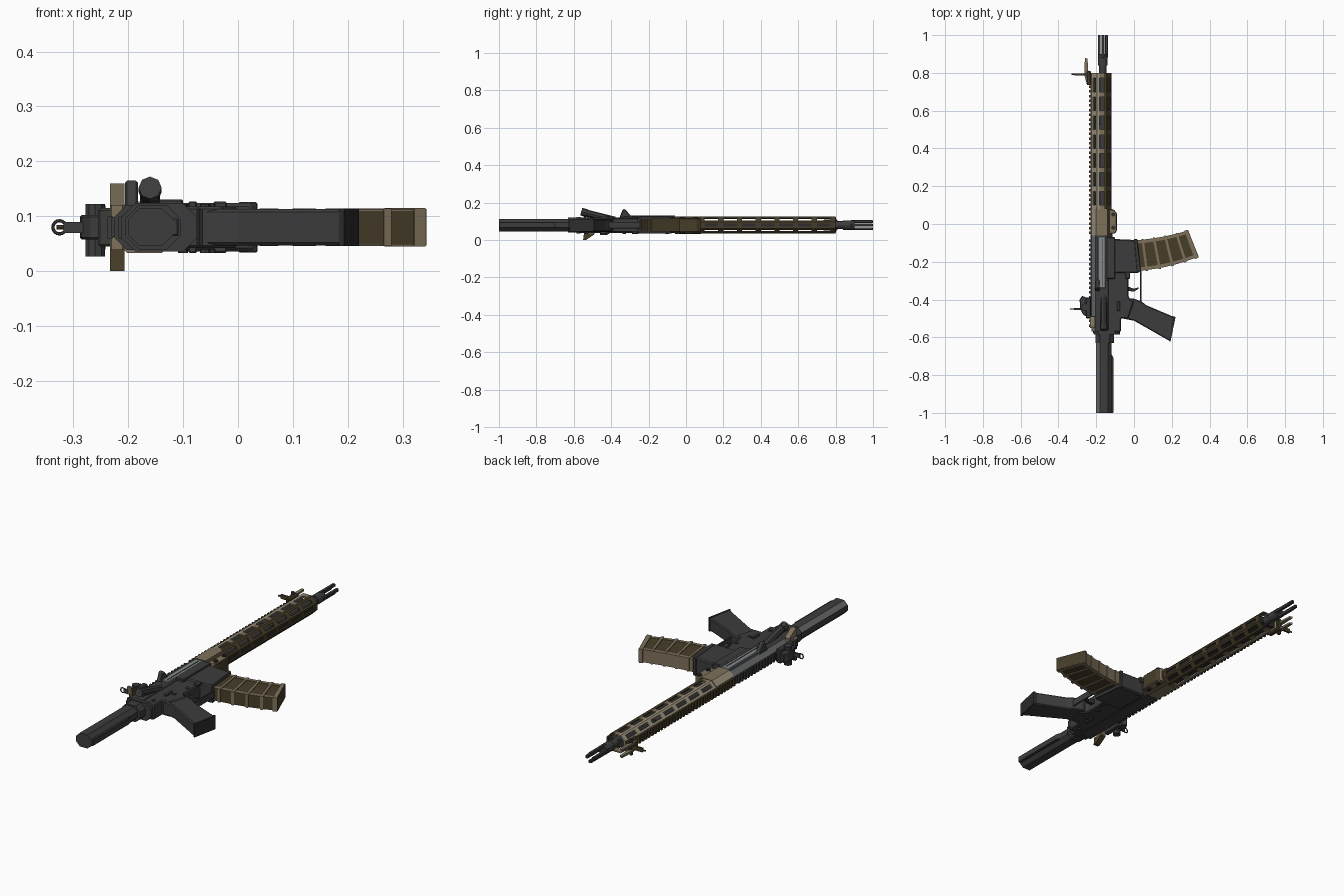
import bpy, bmesh, math
from mathutils import Vector

cube = bpy.data.objects.get("Cube")
if cube:
    bpy.data.objects.remove(cube)


def material(name, rgb):
    m = bpy.data.materials.new(name)
    m.use_nodes = True
    m.diffuse_color = (*rgb, 1)
    m.node_tree.nodes["Principled BSDF"].inputs["Base Color"].default_value = (*rgb, 1)
    return m


GREY = material("dark grey", (0.046, 0.046, 0.047))
BLACK = material("near black", (0.026, 0.026, 0.026))
MIDGREY = material("mid grey", (0.14, 0.145, 0.15))
STEEL = material("steel", (0.24, 0.26, 0.265))
TAN = material("tan", (0.21, 0.165, 0.105))
LIGHT = material("light tan", (0.33, 0.28, 0.2))
OLIVE = material("dark olive", (0.063, 0.047, 0.022))
MID = 0.08      # height of the plane of symmetry
BORE = -0.165   # x of the barrel axis


def finish(name, bm, mat, bevel=0):
    bmesh.ops.recalc_face_normals(bm, faces=bm.faces)
    me = bpy.data.meshes.new(name)
    bm.to_mesh(me)
    bm.free()
    me.materials.append(mat)
    ob = bpy.data.objects.new(name, me)
    bpy.context.collection.objects.link(ob)
    if bevel:
        b = ob.modifiers.new("bevel", "BEVEL")
        b.width, b.segments, b.limit_method = bevel, 1, "ANGLE"
    return ob


def paint(ob, mat, lo, hi):
    """Colour the faces whose centre lies between two x positions."""
    ob.data.materials.append(mat)
    for f in ob.data.polygons:
        if lo < f.center.x < hi:
            f.material_index = len(ob.data.materials) - 1


def prism(name, pts, lo, hi, mat, axis="z", bevel=0.0):
    """Extrude a profile: (x, y) along z, (x, z) along y, or (y, z) along x."""
    bm = bmesh.new()
    place = {"z": lambda p, h: (p[0], p[1], h),
             "y": lambda p, h: (p[0], h, p[1]),
             "x": lambda p, h: (h, p[0], p[1])}[axis]
    a, b = [[bm.verts.new(place(p, h)) for p in pts] for h in (lo, hi)]
    bm.faces.new(a)
    bm.faces.new(b)
    for i in range(len(pts)):
        j = (i + 1) % len(pts)
        bm.faces.new((a[i], a[j], b[j], b[i]))
    return finish(name, bm, mat, bevel)


def box(name, x, y, z, mat, bevel=0.0):
    return prism(name, [(x[0], y[0]), (x[1], y[0]), (x[1], y[1]), (x[0], y[1])], *z, mat, bevel=bevel)


def rod(name, p, q, r, mat, sides=12):
    p, q = Vector(p), Vector(q)
    bm = bmesh.new()
    bmesh.ops.create_cone(bm, cap_ends=True, segments=sides, radius1=r, radius2=r, depth=(q - p).length)
    rot = (q - p).to_track_quat("Z", "Y").to_matrix()
    for v in bm.verts:
        v.co = rot @ v.co + (p + q) / 2
    return finish(name, bm, mat)


def octagon(x0, x1, half, cut):
    top, low = MID + half, MID - half
    return [(x0, low + cut), (x0, top - cut), (x0 + cut, top), (x1 - cut, top),
            (x1, top - cut), (x1, low + cut), (x1 - cut, low), (x0 + cut, low)]


def mirrored(z0, z1):
    """The same height range on both sides of the symmetry plane."""
    return ((MID + z0, MID + z1), (MID - z1, MID - z0))


# Slotted octagonal handguard: light upper facets, dark lower facets
corners = octagon(-0.224, -0.118, 0.045, 0.027)
ring = []
for i, p in enumerate(corners):
    q = corners[(i + 1) % 8]
    ring += [Vector(p).lerp(Vector(q), t) for t in (0, 0.27, 0.73)]
ys = [0.06]
for k in range(7):
    ys += [0.1 + 0.1 * k, 0.172 + 0.1 * k]
ys.append(0.8)
bm = bmesh.new()
rows = [[bm.verts.new((p.x, y, p.y)) for p in ring] for y in ys]
for s in range(len(ys) - 1):
    for i in range(len(ring)):
        if s % 2 and i % 3 == 1 and i > 2:
            continue
        j = (i + 1) % len(ring)
        bm.faces.new((rows[s][i], rows[s][j], rows[s + 1][j], rows[s + 1][i]))
guard = finish("handguard", bm, TAN)
paint(guard, LIGHT, -0.3, -0.18)
paint(guard, OLIVE, -0.16, 0)
shell = guard.modifiers.new("wall", "SOLIDIFY")
shell.thickness, shell.offset = 0.007, -1
box("handguard_liner", (-0.217, -0.125), (0.06, 0.795), (0.063, 0.097), BLACK)

# Handguard clamp with screws
clamp = prism("handguard_clamp", octagon(-0.226, -0.114, 0.047, 0.025), -0.06, 0.08, TAN, "y")
paint(clamp, LIGHT, -0.3, -0.2)
paint(clamp, OLIVE, -0.14, 0)
lug = prism("clamp_lug", [(-0.14, -0.055), (-0.1, -0.05), (-0.09, -0.035), (-0.09, 0.055),
                          (-0.105, 0.075), (-0.14, 0.08)], 0.043, 0.117, TAN, bevel=0.004)
paint(lug, OLIVE, -0.1, 0)
for y in (-0.02, 0.05):
    rod("clamp_screw", (-0.11, y, 0.036), (-0.11, y, 0.124), 0.011, BLACK, 8)

# Barrel and pronged muzzle
rod("barrel", (BORE, -0.06, MID), (BORE, 0.88, MID), 0.0195, GREY)
box("gas_block", (-0.21, -0.14), (0.47, 0.53), (0.06, 0.1), GREY, 0.004)
rod("muzzle_collar", (BORE, 0.84, MID), (BORE, 0.9, MID), 0.025, GREY)
for k in range(4):
    a = k * math.pi / 2
    x, z = BORE + 0.019 * math.cos(a), MID + 0.019 * math.sin(a)
    box("muzzle_prong", (x - 0.0075, x + 0.0075), (0.88, 1.0), (z - 0.0075, z + 0.0075), GREY, 0.002)

# Toothed top rail
for name, y0, y1, mat, tooth in (("handguard_rail", -0.06, 0.8, TAN, OLIVE),
                                 ("receiver_rail", -0.55, -0.06, GREY, GREY)):
    box(name, (-0.23, -0.215), (y0, y1), (0.062, 0.098), mat)
    for k in range(int((y1 - y0) / 0.025)):
        y = y0 + 0.006 + k * 0.025
        box(name + "_tooth", (-0.238, -0.228), (y, y + 0.013), (0.06, 0.1), tooth)

# Upper receiver
upper = prism("upper_receiver", octagon(-0.225, -0.115, 0.041, 0.022), -0.57, -0.06, GREY, "y")
paint(upper, MIDGREY, -0.22, -0.2)
box("bolt", (-0.19, -0.15), (-0.34, -0.065), (0.1, 0.127), STEEL, 0.003)
box("bolt_groove", (-0.168, -0.163), (-0.33, -0.08), (0.12, 0.1285), GREY)
box("dust_cover", (-0.147, -0.1), (-0.29, -0.07), (0.1, 0.131), GREY, 0.003)
rod("cover_hinge", (-0.146, -0.3, 0.126), (-0.146, -0.06, 0.126), 0.005, MIDGREY, 8)
prism("case_deflector", [(-0.36, 0.11), (-0.338, 0.165), (-0.325, 0.165), (-0.28, 0.112)],
      -0.206, -0.182, GREY, "x", 0.004)
rod("forward_assist", (-0.16, -0.54, 0.147), (-0.16, -0.38, 0.107), 0.018, GREY, 8)
rod("assist_button", (-0.16, -0.56, 0.152), (-0.16, -0.53, 0.144), 0.021, GREY, 8)

# Charging handle with tapered latches
box("charging_handle", (-0.233, -0.207), (-0.53, -0.49), (0.03, 0.13), TAN, 0.003)
for side, mat in ((1, TAN), (-1, OLIVE)):
    pts = [(y, MID + side * d) for y, d in ((-0.545, 0.04), (-0.55, 0.08), (-0.535, 0.08), (-0.49, 0.05))]
    latch = prism("charging_latch", pts, -0.233, -0.207, mat, "x")
    paint(latch, OLIVE, -0.208, 0)
box("charging_shaft", (-0.218, -0.205), (-0.58, -0.3), (0.06, 0.1), GREY)

# Lower receiver and magazine well
prism("lower_receiver", [(-0.14, -0.1), (-0.03, -0.14), (-0.03, -0.38), (-0.02, -0.4), (0.0, -0.41),
                         (-0.03, -0.5), (-0.07, -0.5), (-0.07, -0.57), (-0.14, -0.58)],
      0.042, 0.118, GREY, bevel=0.005)
prism("magazine_well", [(-0.13, -0.075), (-0.09, -0.08), (0.015, -0.085), (0.033, -0.245),
                        (0.025, -0.26), (-0.13, -0.26)], 0.036, 0.124, GREY, bevel=0.006)
prism("magazine_well_rim", [(0.0, -0.078), (0.018, -0.08), (0.036, -0.25), (0.015, -0.255)],
      0.034, 0.126, GREY, bevel=0.003)
for z0, z1 in mirrored(0.035, 0.047):
    for x, y in ((-0.1, -0.1), (-0.1, -0.53), (-0.05, -0.33), (-0.06, -0.42)):
        rod("receiver_pin", (x, y, z0), (x, y, z1 - 0.005), 0.009, GREY, 8)
    box("selector_lever", (-0.09, -0.075), (-0.46, -0.41), (z0, z1), GREY, 0.002)
    box("magazine_catch", (-0.045, -0.02), (-0.29, -0.255), (z0, z1), GREY, 0.003)

# Trigger and its guard
box("trigger_guard", (0.033, 0.041), (-0.415, -0.24), (0.062, 0.098), GREY, 0.002)
prism("trigger", [(-0.035, -0.33), (0.0, -0.343), (0.025, -0.335), (0.022, -0.345),
                  (0.0, -0.357), (-0.035, -0.355)], 0.07, 0.09, BLACK)

# Pistol grip with a dark end cap
prism("pistol_grip", [(-0.04, -0.4), (-0.01, -0.392), (0.04, -0.41), (0.065, -0.43), (0.2, -0.487),
                      (0.214, -0.49), (0.19, -0.62), (0.0, -0.512), (-0.06, -0.5)],
      0.047, 0.113, GREY, bevel=0.005)
prism("grip_cap", [(0.211, -0.488), (0.22, -0.492), (0.193, -0.624), (0.184, -0.618)], 0.046, 0.114, BLACK)


# Curved magazine, swept between a front edge and a rear edge
def between(t, s):
    front = (0.285 * t, -0.087 + 0.02 * t + 0.032 * t * t)
    rear = (0.015 + 0.325 * t, -0.25 + 0.02 * t + 0.055 * t * t)
    return tuple(f + (r - f) * s for f, r in zip(front, rear))


def mag_part(name, t0, t1, s0, s1, half, mat, bevel=0.0):
    steps = [t0 + (t1 - t0) * k / 6 for k in range(7)]
    pts = [between(t, s0) for t in steps] + [between(t, s1) for t in reversed(steps)]
    prism(name, pts, MID - half, MID + half, mat, bevel=bevel)


mag_part("magazine_body", 0, 0.98, 0.02, 0.99, 0.03, OLIVE)
mag_part("magazine_front_edge", 0, 0.98, 0, 0.11, 0.032, TAN)
mag_part("magazine_back_edge", 0, 0.98, 0.88, 0.985, 0.032, TAN)
for t in (0.14, 0.35, 0.56, 0.77):
    mag_part("magazine_rib", t, t + 0.04, -0.02, 1.02, 0.034, TAN)
mag_part("magazine_floor", 0.94, 1.0, -0.03, 1.02, 0.035, TAN)
mag_part("magazine_floor_plate", 0.99, 1.008, -0.02, 1.01, 0.033, OLIVE)

# Buffer tube with a lighter upper facet
prism("end_plate", octagon(-0.212, -0.075, 0.044, 0.025), -0.585, -0.565, GREY, "y")
prism("castle_nut", octagon(-0.205, -0.105, 0.04, 0.024), -0.63, -0.58, GREY, "y")
tube = prism("buffer_tube", octagon(-0.2, -0.118, 0.034, 0.02), -1.0, -0.6, GREY, "y")
paint(tube, MIDGREY, -0.195, -0.18)
prism("tube_lug", [(-0.13, -1.0), (-0.108, -1.0), (-0.108, -0.71), (-0.13, -0.67)],
      0.064, 0.096, GREY, bevel=0.003)

# Rear flip sight with aperture ring
box("rear_sight_base", (-0.255, -0.228), (-0.5, -0.39), (0.045, 0.115), GREY, 0.004)
prism("rear_sight_body", [(-0.25, -0.49), (-0.25, -0.39), (-0.275, -0.38), (-0.288, -0.4),
                          (-0.285, -0.45), (-0.27, -0.48)], 0.058, 0.102, GREY, bevel=0.003)
rod("rear_sight_knob", (-0.26, -0.44, 0.027), (-0.26, -0.44, 0.122), 0.019, GREY, 10)
box("rear_sight_post", (-0.318, -0.26), (-0.456, -0.446), (0.07, 0.09), GREY)
bpy.ops.mesh.primitive_torus_add(major_segments=16, minor_segments=6, major_radius=0.012, minor_radius=0.003,
                                 location=(-0.325, -0.451, MID), rotation=(math.pi / 2, 0, 0))
bpy.context.object.name = "rear_sight_ring"
bpy.context.object.data.materials.append(GREY)

# Front flip sight
box("front_sight_base", (-0.25, -0.228), (0.735, 0.81), (0.05, 0.11), OLIVE, 0.004)
for z0, z1 in mirrored(0.012, 0.022):
    prism("front_sight_arm", [(-0.235, 0.74), (-0.243, 0.82), (-0.246, 0.875), (-0.26, 0.88),
                              (-0.263, 0.79), (-0.25, 0.74)], z0, z1, TAN)
box("front_sight_blade", (-0.315, -0.24), (0.787, 0.797), (0.07, 0.09), OLIVE)
rod("front_sight_post", (-0.3, 0.792, MID), (-0.33, 0.792, MID), 0.004, OLIVE, 8)
rod("front_sight_pivot", (-0.25, 0.792, 0.04), (-0.25, 0.792, 0.12), 0.009, GREY, 8)
